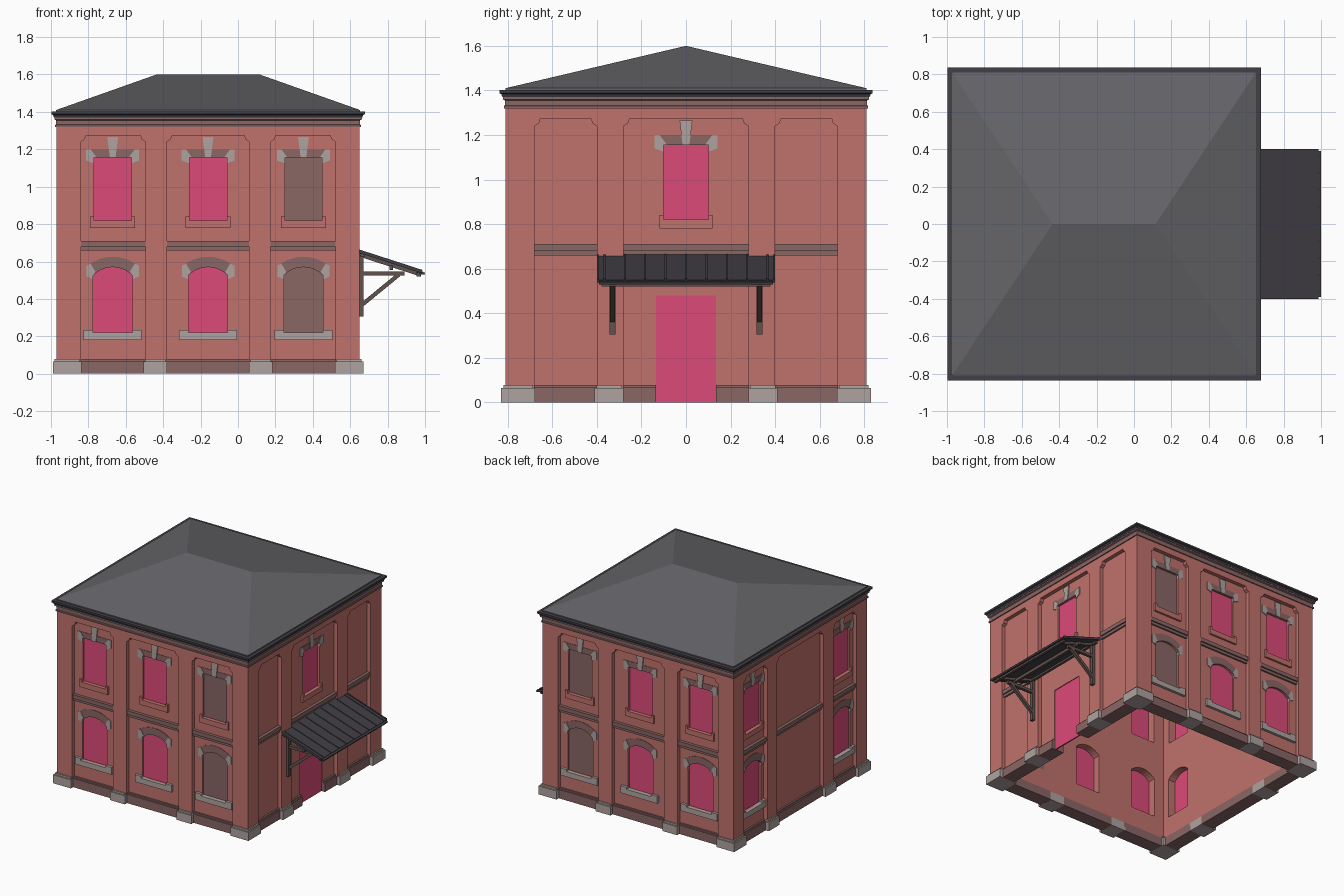
import bpy, bmesh, math
from mathutils import Matrix, Vector

if "Cube" in bpy.data.objects:
    bpy.data.objects.remove(bpy.data.objects["Cube"])

CX = -0.16             # building centre in x
OUT, REC, INN = 0.81, 0.78, 0.70   # pilaster face, panel face, inner face


def mat(name, r, g, b):
    m = bpy.data.materials.new(name)
    m.diffuse_color = (r, g, b, 1)
    m.use_nodes = True
    m.node_tree.nodes["Principled BSDF"].inputs["Base Color"].default_value = m.diffuse_color
    return m


BRICK = mat("brick", .53, .17, .15)
PINK = mat("pane_pink", .72, .07, .19)
BROWN = mat("brown_stone", .25, .135, .13)
STONE = mat("pale_stone", .43, .37, .35)
SLATE = mat("slate", .13, .13, .14)
DARK = mat("dark_metal", .055, .05, .06)
WOOD = mat("dark_wood", .12, .085, .075)


def add_mesh(name, me, m):
    me.name = name
    me.materials.clear()
    me.materials.append(m)
    me.shade_flat()
    ob = bpy.data.objects.new(name, me)
    bpy.context.collection.objects.link(ob)
    return ob


def slab(name, loops, d0, d1, m, world):
    """Flat shape (with holes) extruded from depth d0 to d1 along local z."""
    cu = bpy.data.curves.new(name, 'CURVE')
    cu.dimensions, cu.fill_mode = '2D', 'BOTH'
    cu.extrude = (d1 - d0) / 2
    for lp in loops:
        s = cu.splines.new('POLY')
        s.points.add(len(lp) - 1)
        for p, (u, v) in zip(s.points, lp):
            p.co = (u, v, 0, 1)
        s.use_cyclic_u = True
    tmp = bpy.data.objects.new(name, cu)
    bpy.context.collection.objects.link(tmp)
    dg = bpy.context.evaluated_depsgraph_get()
    me = bpy.data.meshes.new_from_object(tmp.evaluated_get(dg))
    bpy.data.objects.remove(tmp)
    me.transform(world @ Matrix.Translation((0, 0, (d0 + d1) / 2)))
    return add_mesh(name, me, m)


def rect(u0, u1, z0, z1):
    return [(u0, z0), (u1, z0), (u1, z1), (u0, z1)]


def shift(pts, u):
    return [(x + u, z) for x, z in pts]


def flip(pts):
    return [(-x, z) for x, z in pts]


def arc(c, z, s, n=10):
    """Segmental arc, right to left, half width c, springing z, rise s."""
    r = (c * c + s * s) / (2 * s)
    a = math.asin(c / r)
    return [(r * math.sin(a - 2 * a * i / n), z + s - r + r * math.cos(a - 2 * a * i / n))
            for i in range(n + 1)]


def outline(half, notches):
    pts = [(-half, .01)]
    for n in notches:
        pts += n
    return pts + [(half, .01), (half, 1.37), (-half, 1.37)]


def panel_notch(l, r):
    left = [(0, .01), (0, 1.24), (.02, 1.253), (.027, 1.275)]
    return [(l + x, z) for x, z in left] + [(r - x, z) for x, z in reversed(left)]


# Window shapes
HOLE_LO = [(-.105, .22), (.105, .22)] + arc(.105, .525, .045)
HOLE_UP = rect(-.1, .1, .82, 1.155)
ARCH = arc(.138, .575, .05) + list(reversed(arc(.105, .525, .045)))
IMPOST = [(-.14, .578), (-.118, .588), (-.092, .545), (-.105, .525), (-.105, .505), (-.14, .52)]
LINTEL = rect(-.125, .125, 1.155, 1.2)
CORNER = [(-.142, 1.2), (-.118, 1.2), (-.085, 1.155), (-.1, 1.155), (-.1, 1.125), (-.142, 1.14)]
KEY = [(-.015, 1.155), (.015, 1.155), (.029, 1.265), (-.029, 1.265)]


def sill(w, inner, z0, z1, z2):
    return [(-w, z0), (w, z0), (w, z2), (inner, z2), (inner, z1), (-inner, z1), (-inner, z2), (-w, z2)]


def build_wall(side, angle, edge, mid, lower, upper, blind=None, door=False):
    M = (Matrix.Translation((CX, 0, 0)) @ Matrix.Rotation(math.radians(angle), 4, 'Z')
         @ Matrix.Rotation(math.pi / 2, 4, 'X'))

    def put(part, loops, d0, d1, m):
        if loops:
            slab(side + "_" + part, loops, d0, d1, m, M)

    panels = [(-.68, -edge), (-mid, mid), (edge, .68)]
    holes = [shift(HOLE_LO, u) for u in lower] + [shift(HOLE_UP, u) for u in upper]
    gap = [[(-.135, .01), (-.135, .48), (.135, .48), (.135, .01)]] if door else []
    # side walls butt between the front and back walls
    butt = angle % 180 != 0
    put("wall", [outline(INN if butt else REC, gap)] + holes, INN, REC, BRICK)
    put("pilasters", [outline(REC if butt else OUT, [panel_notch(*p) for p in panels])],
        REC - .001, OUT, BRICK)
    # panes, blind infill, door
    panes = [shift(HOLE_LO, u) for u in lower if u != blind] + [shift(HOLE_UP, u) for u in upper if u != blind]
    put("panes", panes, .758, .766, PINK)
    if blind is not None:
        put("blind_windows", [shift(HOLE_LO, blind), shift(HOLE_UP, blind)], INN, .767, BROWN)
    if door:
        put("door", [rect(-.135, .135, 0, .48)], .764, .774, PINK)
    # window surrounds, almost flush with the brick
    put("arches", [shift(ARCH, u) for u in lower], .765, .783, BROWN)
    put("imposts", [shift(s, u) for u in lower for s in (IMPOST, flip(IMPOST))], .765, .786, STONE)
    put("lower_sills", [shift(sill(.155, .105, .18, .22, .235), u) for u in lower], .75, .80, STONE)
    put("lintels", [shift(LINTEL, u) for u in upper], .765, .783, BROWN)
    put("lintel_ends", [shift(s, u) for u in upper for s in (CORNER, flip(CORNER))], .765, .786, STONE)
    put("keystones", [shift(KEY, u) for u in upper], .765, .788, STONE)
    put("upper_sills", [shift(sill(.12, .1, .78, .82, .84), u) for u in upper], .75, .795, BRICK)
    # storey bands
    put("band_low", [rect(l, r, .66, .68) for l, r in panels], .77, .793, BROWN)
    put("band_top", [rect(l, r, .68, .71) for l, r in panels], .77, .803, BROWN)
    # plinth between the base blocks
    runs = [panels[0], (-mid, -.135), (.135, mid), panels[2]] if door else panels
    put("plinth", [rect(l, r, 0, .067) for l, r in runs], INN - .002, .803, BROWN)
    put("plinth_cap", [rect(l, r, .067, .078) for l, r in runs], .77, .793, BROWN)
    posts = [(-edge - .01, -mid), (mid, edge + .01)]
    put("base_blocks", [rect(l, r, 0, .065) for l, r in posts], INN - .002, .83, STONE)
    put("base_block_caps", [rect(l + .008, r - .008, .065, .078) for l, r in posts], .77, .82, STONE)


C = .51
build_wall("front", 0, .335, .22, (-C, 0, C), (-C, 0, C), blind=C)
build_wall("back", 180, .335, .22, (-C, 0, C), (-C, 0, C), blind=-C)
build_wall("right", 90, .40, .28, (), (0,), door=True)
build_wall("left", -90, .40, .28, (-.54, .54), (-.54, .54))


def stack(name, rings, m):
    """Square rings (half x, half y, z) joined into a closed solid."""
    bm = bmesh.new()
    vs = [[bm.verts.new((CX + sx * hx, sy * hy, z)) for sx, sy in ((-1, -1), (1, -1), (1, 1), (-1, 1))]
          for hx, hy, z in rings]
    bm.faces.new(vs[0][::-1])
    bm.faces.new(vs[-1])
    for a, b in zip(vs, vs[1:]):
        for i in range(4):
            j = (i + 1) % 4
            bm.faces.new((a[i], a[j], b[j], b[i]))
    bmesh.ops.remove_doubles(bm, verts=bm.verts, dist=1e-5)
    bmesh.ops.recalc_face_normals(bm, faces=bm.faces)
    me = bpy.data.meshes.new(name)
    bm.to_mesh(me)
    bm.free()
    return add_mesh(name, me, m)


# Cornice, gutter and hipped roof
stack("cornice", [(h, h, z) for h, z in ((.805, 1.32), (.818, 1.32), (.818, 1.33), (.813, 1.333),
                                         (.813, 1.355), (.822, 1.36), (.822, 1.375))], BROWN)
stack("gutter", [(h, h, z) for h, z in ((.824, 1.37), (.829, 1.383), (.838, 1.388), (.838, 1.402))], DARK)
stack("hip_roof", [(.812, .81, 1.395), (.812, .81, 1.41), (.275, 0, 1.6)], SLATE)


def box(name, lo, hi, m, world=Matrix()):
    bm = bmesh.new()
    bmesh.ops.create_cube(bm, size=1)
    lo, hi = Vector(lo), Vector(hi)
    for v in bm.verts:
        v.co = world @ Vector([(a + b) / 2 + c * (b - a) for a, b, c in zip(lo, hi, v.co)])
    me = bpy.data.meshes.new(name)
    bm.to_mesh(me)
    bm.free()
    return add_mesh(name, me, m)


# Corner base blocks
for sx in (-1, 1):
    for sy in (-1, 1):
        for part, a, b, z0, z1 in (("block", .678, .83, 0, .065), ("cap", .686, .82, .065, .078)):
            x, y = sorted((CX + sx * a, CX + sx * b)), sorted((sy * a, sy * b))
            box("corner_base_" + part, (x[0], y[0], z0), (x[1], y[1], z1), STONE)


def beam(name, a, b, y, w, t, m):
    """Bar in the xz plane from a to b, centred at y, width w, thickness t."""
    d = Vector((b[0] - a[0], 0, b[1] - a[1]))
    rot = Matrix.Rotation(math.atan2(-d.z, d.x), 4, 'Y')
    box(name, (0, -w / 2, -t / 2), (d.length, w / 2, t / 2), m,
        Matrix.Translation((a[0], y, a[1])) @ rot)


# Awning: sheet, seams, lower lip, timber brackets
beam("awning_sheet", (.62, .661), (.985, .543), 0, .80, .012, DARK)
beam("awning_lip", (.96, .546), (.998, .534), 0, .78, .012, DARK)
for i in range(-4, 5):
    beam("awning_seam", (.645, .661), (.985, .551), i * .0915, .008, .008, DARK)
for s in (-1, 1):
    beam("awning_edge_seam", (.645, .661), (.985, .551), s * .396, .008, .008, DARK)
    y = s * .33
    beam("bracket_post", (.66, .305), (.66, .645), y, .026, .022, WOOD)
    beam("bracket_tie", (.65, .535), (.89, .535), y, .022, .022, WOOD)
    beam("bracket_brace", (.665, .37), (.86, .53), y, .022, .022, WOOD)
    beam("bracket_rafter", (.65, .636), (.98, .529), y, .026, .02, WOOD)
for x, z in ((.665, .635), (.82, .566), (.965, .533)):
    box("awning_purlin", (x - .01, -.38, z - .012), (x + .01, .38, z + .012), WOOD)
